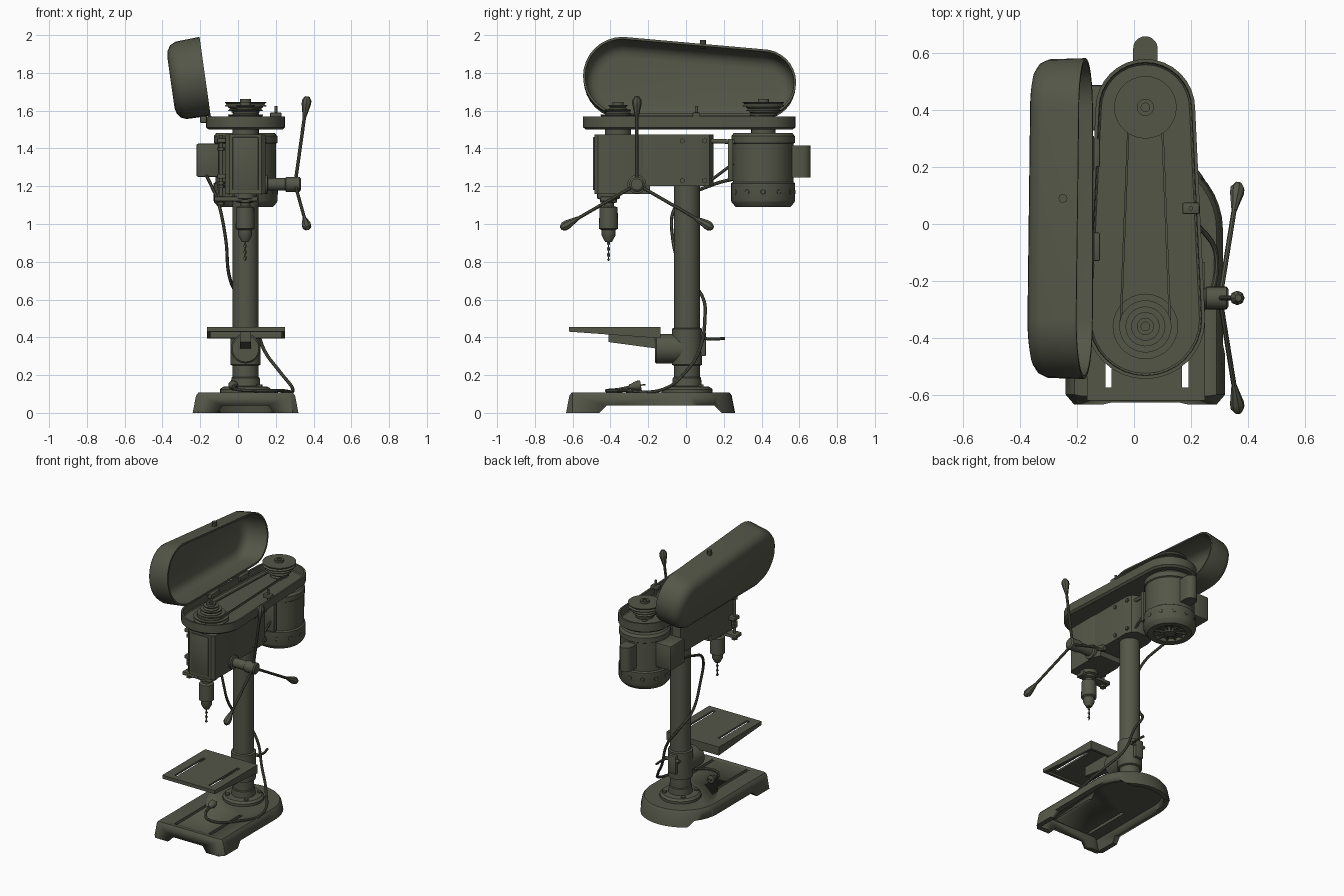
import bpy, bmesh, math
from mathutils import Vector, Matrix

if "Cube" in bpy.data.objects:
    bpy.data.objects.remove(bpy.data.objects["Cube"])

mat = bpy.data.materials.new("dark_olive_iron")
mat.diffuse_color = (0.088, 0.093, 0.064, 1)
mat.use_nodes = True
mat.node_tree.nodes["Principled BSDF"].inputs["Base Color"].default_value = mat.diffuse_color
CX = 0.04  # machine centre line
PI = math.pi


def finish(name, bm, smooth=35):
    bmesh.ops.recalc_face_normals(bm, faces=bm.faces)
    me = bpy.data.meshes.new(name)
    bm.to_mesh(me)
    bm.free()
    ob = bpy.data.objects.new(name, me)
    bpy.context.collection.objects.link(ob)
    me.materials.append(mat)
    bpy.ops.object.select_all(action='DESELECT')
    bpy.context.view_layer.objects.active = ob
    ob.select_set(True)
    bpy.ops.object.shade_smooth_by_angle(angle=math.radians(smooth))
    return ob


def loft(name, loops, closed=False):
    """Skin equal-length loops of 3D points; cap the ends or close into a ring."""
    bm = bmesh.new()
    vs = [[bm.verts.new(p) for p in lp] for lp in loops]
    n = len(vs[0])
    for a, b in zip(vs, vs[1:] + ([vs[0]] if closed else [])):
        for i in range(n):
            j = (i + 1) % n
            bm.faces.new((a[i], a[j], b[j], b[i]))
    if not closed:
        bm.faces.new(vs[0])
        bm.faces.new(vs[-1])
    return finish(name, bm)


def lathe(name, profile, loc, axis=(0, 0, 1), seg=24):
    """Revolve (radius, height) points about an axis through loc."""
    rot = Vector((0, 0, 1)).rotation_difference(Vector(axis)).to_matrix()
    return loft(name, [[Vector(loc) + rot @ Vector((r * math.cos(2 * PI * i / seg),
                r * math.sin(2 * PI * i / seg), h)) for i in range(seg)] for r, h in profile])


def rod(name, a, b, r, seg=12):
    d = Vector(b) - Vector(a)
    return lathe(name, [(r, 0), (r, d.length)], a, d, seg)


def box(name, x0, x1, y0, y1, z0, z1, bevel=0.0):
    bm = bmesh.new()
    bmesh.ops.create_cube(bm, size=1, matrix=Matrix.Translation(((x0 + x1) / 2, (y0 + y1) / 2, (z0 + z1) / 2))
                          @ Matrix.Diagonal((x1 - x0, y1 - y0, z1 - z0, 1)))
    if bevel:
        bmesh.ops.bevel(bm, geom=bm.edges[:], offset=bevel, segments=2, affect='EDGES', profile=0.5)
    return finish(name, bm)


def prism_x(name, pts, x0, x1):
    return loft(name, [[(x, y, z) for y, z in pts] for x in (x0, x1)])


def prism_z(name, pts, z0, z1):
    return loft(name, [[(x, y, z) for x, y in pts] for z in (z0, z1)])


def cut(ob, cutters):
    for c in cutters:
        m = ob.modifiers.new("cut", 'BOOLEAN')
        m.operation, m.object, m.solver = 'DIFFERENCE', c, 'EXACT'
        bpy.ops.object.select_all(action='DESELECT')
        bpy.context.view_layer.objects.active = ob
        ob.select_set(True)
        bpy.ops.object.modifier_apply(modifier=m.name)
        bpy.data.objects.remove(c)


def tube(name, pts, r):
    cu = bpy.data.curves.new(name, 'CURVE')
    cu.dimensions, cu.bevel_depth, cu.bevel_resolution, cu.resolution_u = '3D', r, 2, 8
    sp = cu.splines.new('BEZIER')
    sp.bezier_points.add(len(pts) - 1)
    for b, p in zip(sp.bezier_points, pts):
        b.co = p
        b.handle_left_type = b.handle_right_type = 'AUTO'
    tmp = bpy.data.objects.new("tmp", cu)
    bpy.context.collection.objects.link(tmp)
    bpy.context.view_layer.update()
    bm = bmesh.new()
    bm.from_mesh(bpy.data.meshes.new_from_object(tmp.evaluated_get(bpy.context.evaluated_depsgraph_get())))
    bpy.data.objects.remove(tmp)
    return finish(name, bm)


def capsule(rf, rb, yf=-0.335, yb=0.405, cf=CX, cb=CX, n=16):
    """Outline with a large front arc and a smaller back arc."""
    f = [(cf + rf * math.cos(PI + PI * i / n), yf + rf * math.sin(PI + PI * i / n)) for i in range(n + 1)]
    b = [(cb + rb * math.cos(PI * i / n), yb + rb * math.sin(PI * i / n)) for i in range(n + 1)]
    return f + b


# Base: square front, round back, hollow below, notched into feet, slotted
def base_loop(d, z):
    r = 0.28 - d
    pts = [(CX - r, -0.60), (CX - r + 0.03, -0.635 + d), (CX + r - 0.03, -0.635 + d), (CX + r, -0.60)]
    pts += [(CX + r * math.cos(PI * i / 20), -0.02 + r * math.sin(PI * i / 20)) for i in range(21)]
    return [(x, y, z) for x, y in pts]


base = loft("base", [base_loop(*p) for p in ((0.055, 0.075), (0.035, 0), (0, 0), (0.018, 0.092), (0.03, 0.108))])
cut(base, [prism_x("notch_side", [(-0.47, -0.01), (-0.42, 0.038), (0.15, 0.038), (0.2, -0.01)], -0.4, 0.5),
           loft("notch_front", [[(CX + sx, y, z) for sx, z in ((-0.16, -0.01), (0.16, -0.01), (0.12, 0.038), (-0.12, 0.038))]
                                for y in (-0.8, -0.5)])]
    + [box("slot", x - 0.011, x + 0.011, -0.575, -0.22, 0, 0.2) for x in (-0.09, 0.18)])

# Column, foot flange with bolts
lathe("column_flange", [(0.135, 0.1), (0.135, 0.125), (0.12, 0.138), (0.078, 0.142), (0.075, 0.185), (0.07, 0.19)], (CX, 0.005, 0), seg=32)
for i in range(4):
    a = PI / 4 + i * PI / 2
    lathe("flange_bolt", [(0.016, 0), (0.016, 0.012)], (CX + 0.105 * math.cos(a), 0.005 + 0.105 * math.sin(a), 0.137), seg=6)
lathe("column", [(0.068, 0.1), (0.068, 1.25)], (CX, 0.005, 0), seg=32)

# Work table: wedge, hollow below, two slots
table = prism_x("work_table", [(-0.62, 0.455), (-0.62, 0.43), (-0.135, 0.395), (-0.135, 0.455)], -0.165, 0.25)
cut(table, [prism_x("hollow", [(-0.6, 0.442), (-0.6, 0.3), (-0.155, 0.3), (-0.155, 0.442)], -0.145, 0.23)]
    + [box("slot", x - 0.011, x + 0.011, -0.575, -0.25, 0.35, 0.5) for x in (-0.09, 0.18)])
prism_x("table_arm", [(-0.41, 0.442), (-0.41, 0.375), (-0.15, 0.34), (-0.15, 0.442)], CX - 0.03, CX + 0.03)
lathe("table_pivot", [(0.07, 0), (0.078, 0.008), (0.078, 0.17)], (CX, -0.165, 0.34), (0, 1, 0), 28)
lathe("table_collar", [(0.07, 0.25), (0.08, 0.255), (0.08, 0.445), (0.07, 0.45)], (CX, 0.005, 0), seg=32)
box("collar_clamp", CX - 0.03, CX + 0.03, 0.06, 0.105, 0.3, 0.43, 0.006)
rod("clamp_screw", (CX - 0.05, 0.09, 0.395), (CX + 0.06, 0.09, 0.395), 0.012)
tube("clamp_lever", [(CX + 0.05, 0.09, 0.395), (CX + 0.06, 0.14, 0.39), (CX + 0.05, 0.205, 0.395)], 0.008)

# Head casting
h = 0.105
prism_z("head_front", [(CX - h + 0.02, -0.485), (CX + h - 0.02, -0.485), (CX + h, -0.465), (CX + h, -0.24), (CX + 0.085, -0.19),
                       (CX - 0.085, -0.19), (CX - h, -0.24), (CX - h, -0.465)], 1.16, 1.475)
loft("head_rear", [[(CX + x, y, z) for x, y in ((-0.1, -0.26), (0.1, -0.26), (0.1, 0.08), (0.085, 0.125), (0.05, 0.145),
                   (-0.05, 0.145), (-0.085, 0.125), (-0.1, 0.08))] for z in (1.2, 1.475)])
box("front_panel", CX - 0.068, CX + 0.068, -0.492, -0.48, 1.18, 1.46, 0.003)
lathe("tray_spacer", [(0.07, 1.47), (0.07, 1.51)], (CX, -0.36, 0))
lathe("tray_spacer_rear", [(0.065, 1.47), (0.065, 1.51)], (CX, 0.41, 0))
for y in (-0.02, 0.1):
    for z in (1.23, 1.44):
        lathe("head_bolt", [(0.014, 0), (0.014, 0.012)], (CX + 0.098, y, z), (1, 0, 0), 6)

# Quill, chuck and twist drill
SP = (CX - 0.002, -0.41, 0)
lathe("quill", [(0.06, 1.17), (0.06, 1.135), (0.045, 1.13), (0.045, 1.115), (0.028, 1.11), (0.028, 1.085)], SP)
lathe("chuck", [(0.03, 1.095), (0.048, 1.088), (0.05, 1.0), (0.05, 0.975), (0.037, 0.968), (0.037, 0.94), (0.018, 0.905)], SP, seg=20)
loft("drill_bit", [[(SP[0] + r * math.cos(t + k * 0.55), SP[1] + r * math.sin(t + k * 0.55), 0.915 - k * 0.0055)
                    for r, t in ((0.009, 0), (0.003, PI / 2), (0.009, PI), (0.003, 1.5 * PI))] for k in range(20)]
     + [[(SP[0], SP[1] + 0.0005 * i, 0.803) for i in range(4)]])

# Depth stop on the left of the head
box("depth_stop_arm", -0.125, CX + 0.065, -0.455, -0.385, 1.12, 1.145, 0.006)
rod("depth_stop_rod", (-0.09, -0.42, 1.1), (-0.09, -0.42, 1.47), 0.011)
for z in (1.1, 1.19, 1.21, 1.39):
    lathe("depth_stop_nut", [(0.022, 0), (0.022, 0.016)], (-0.09, -0.42, z), seg=6)
for z in (1.24, 1.43):
    box("depth_stop_lug", -0.11, -0.05, -0.45, -0.39, z, z + 0.025, 0.004)

# Feed hub with three spokes and knobs
HUB = Vector((0.13, -0.26, 1.21))
lathe("feed_hub", [(0.05, 0), (0.05, 0.025), (0.033, 0.03), (0.033, 0.12), (0.04, 0.125), (0.04, 0.195), (0.03, 0.203)], HUB, (1, 0, 0), 20)
for ang in (90, 210, 330):
    a = math.radians(ang)
    d = Vector((0, math.cos(a), math.sin(a)))
    p, q = Vector((0.302, -0.26, 1.21)), Vector((0.367, -0.26, 1.21)) + d * 0.465
    v = (q - p).normalized()
    rod("feed_spoke", p, q, 0.009, 8)
    lathe("feed_knob", [(0.01, -0.11), (0.013, -0.095), (0.025, -0.04), (0.025, -0.02), (0.012, 0)], q, v, 8)

# Motor with end bells, vents, side boxes and mount
MY = 0.408
lathe("motor", [(0.05, 1.115), (0.1, 1.112), (0.105, 1.092), (0.145, 1.09), (0.166, 1.115), (0.17, 1.125), (0.17, 1.215), (0.16, 1.222),
                (0.16, 1.425), (0.168, 1.43), (0.168, 1.465), (0.155, 1.482)], (CX, MY, 0), seg=32)
lathe("motor_bearing", [(0.04, 1.09), (0.045, 1.12)], (CX, MY, 0), seg=16)
for i in range(12):
    a = i * PI / 6
    c, s = math.cos(a), math.sin(a)
    rod("fan_rib", (CX + 0.04 * c, MY + 0.04 * s, 1.104), (CX + 0.105 * c, MY + 0.105 * s, 1.104), 0.007, 6)
    lathe("motor_vent", [(0.016, 0), (0.012, 0.004)], (CX + 0.167 * c, MY + 0.167 * s, 1.17), (c, s, 0), 6)
box("switch_box", -0.22, -0.1, MY - 0.08, MY + 0.08, 1.25, 1.425, 0.008)
cap = [(CX + 0.043 * math.cos(PI * i / 10), 0.617 + 0.043 * math.sin(PI * i / 10)) for i in range(11)]
prism_z("capacitor_housing", [(CX + 0.043, 0.55)] + cap + [(CX - 0.043, 0.55)], 1.245, 1.415)
for x in (CX - 0.06, CX + 0.06):
    rod("motor_slide_rod", (x, 0.1, 1.44), (x, 0.27, 1.435), 0.012)
    rod("motor_strut", (x, 0.13, 1.23), (x, 0.25, 1.32), 0.008, 8)
box("motor_mount_plate", CX - 0.09, CX + 0.09, 0.222, 0.25, 1.23, 1.45, 0.004)

# Belt tray
def tray_loop(d, z):
    return [(x, y, z) for x, y in capsule(0.21 - d, 0.175 - d)]


loft("belt_tray", [tray_loop(*p) for p in ((0.015, 1.5), (0, 1.512), (0, 1.57), (0.012, 1.57), (0.014, 1.522), (0.02, 1.516))])
rod("tray_latch_rod", (0.2, 0.055, 1.51), (0.2, 0.055, 1.625), 0.008)
box("tray_latch", 0.17, 0.23, 0.035, 0.075, 1.565, 1.59, 0.005)


# Stepped pulleys with v-grooves, and the belt
def pulley(name, radii, z, y):
    prof = []
    for r in radii:
        prof += [(r, z), (r, z + 0.004), (r - 0.01, z + 0.0125), (r, z + 0.021), (r, z + 0.025)]
        z += 0.025
    lathe(name, prof + [(0.03, z), (0.03, z + 0.015), (0.015, z + 0.015), (0.015, z + 0.005)], (CX, y, 0), seg=28)


pulley("spindle_pulley", (0.115, 0.092, 0.07, 0.05), 1.53, -0.36)
pulley("motor_pulley", (0.062, 0.075, 0.092, 0.11), 1.547, 0.41)
rod("motor_shaft", (CX, 0.41, 1.47), (CX, 0.41, 1.655), 0.018)
loft("drive_belt", [[(x, y, z) for x, y in capsule(0.083 + d, 0.053 + d, -0.36, 0.41)]
                    for d, z in ((0, 1.561), (0.008, 1.558), (0.008, 1.574), (0, 1.571))], closed=True)

# Belt cover, swung open on the left
def cover_loop(d, w):
    return [(-0.145 - 0.14 * v - 0.985 * w, y, 1.575 + 0.99 * v - 0.165 * w)
            for v, y in capsule(0.21 - d, 0.178 - d, cf=0.21, cb=0.176)]


loft("belt_cover", [cover_loop(*p) for p in ((0.075, 0.184), (0.045, 0.178), (0.018, 0.16), (0.004, 0.13), (0, 0),
                                            (0.012, 0), (0.016, 0.125), (0.03, 0.152), (0.055, 0.168), (0.08, 0.172))])
for y in (-0.08, 0.25):
    box("cover_hinge", -0.2, -0.12, y - 0.05, y + 0.05, 1.535, 1.57, 0.005)
    rod("hinge_pin", (-0.15, y - 0.06, 1.567), (-0.15, y + 0.06, 1.567), 0.01)
rod("cover_catch", (-0.25, 0.09, 1.93), (-0.25, 0.09, 1.975), 0.016, 8)

# Power cord and plug
tube("power_cord", [(-0.17, 0.36, 1.26), (-0.14, 0.12, 1.2), (-0.1, -0.05, 1.1), (-0.065, -0.07, 0.92), (-0.045, 0.0, 0.72), (0.0, 0.085, 0.62),
                    (0.08, 0.1, 0.5), (0.14, 0.07, 0.33), (0.22, 0.0, 0.22), (0.29, -0.12, 0.125), (0.22, -0.33, 0.118),
                    (0.08, -0.42, 0.118), (-0.01, -0.35, 0.125), (-0.02, -0.28, 0.14)], 0.009)
lathe("plug", [(0.012, 0), (0.018, 0.02), (0.026, 0.04), (0.026, 0.06)], (-0.02, -0.3, 0.138), (-0.1, 1, 0.15), 12)
for x in (-0.038, -0.014):
    rod("plug_pin", (x, -0.245, 0.146), (x - 0.003, -0.215, 0.15), 0.004, 6)
